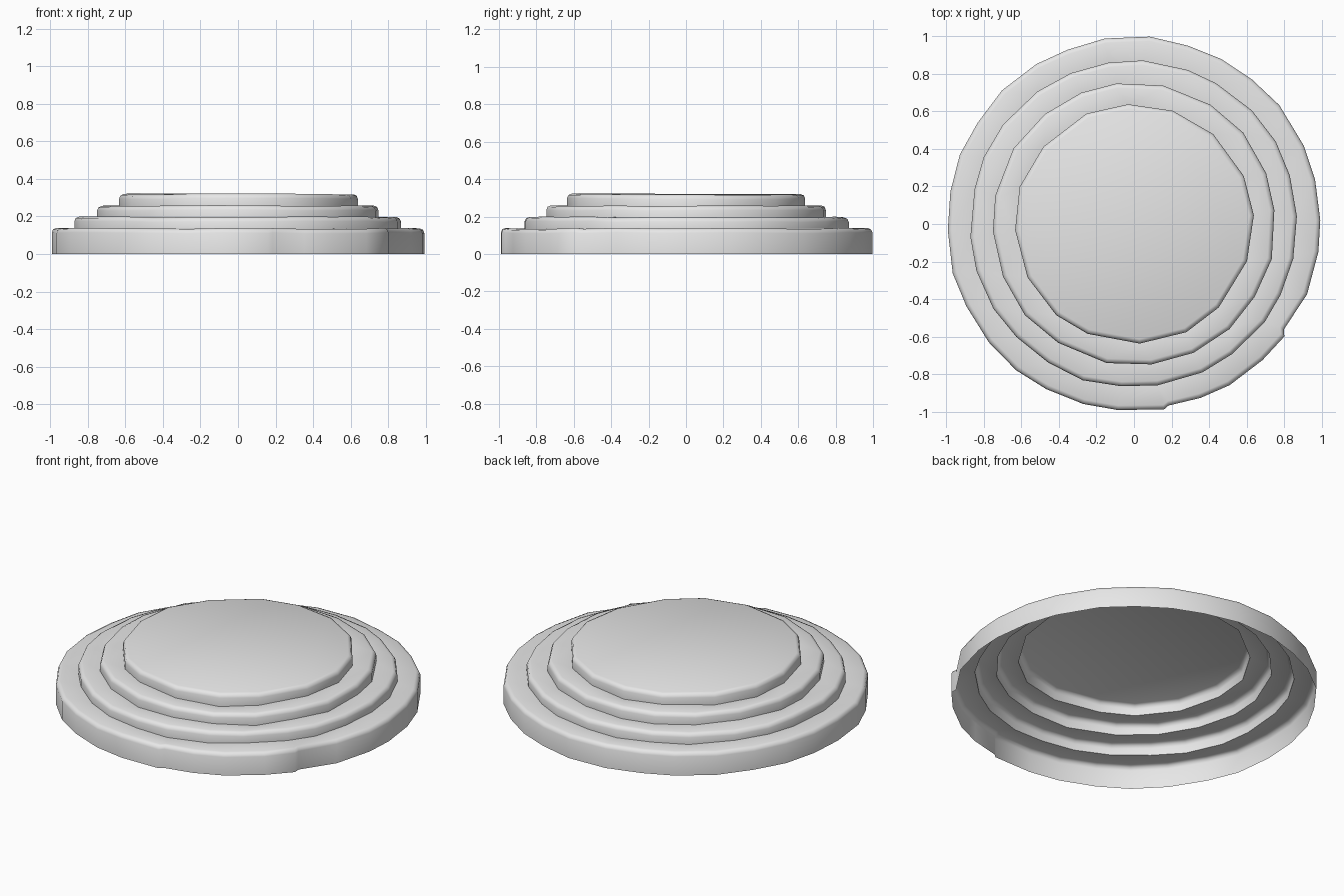
import bpy
import bmesh
import random
from math import cos, sin, radians

random.seed(4)
cube = bpy.data.objects.get("Cube")
if cube:
    bpy.data.objects.remove(cube)

stone = bpy.data.materials.new("pale_grey")
stone.use_nodes = True
stone.diffuse_color = (0.8, 0.8, 0.8, 1)
stone.node_tree.nodes["Principled BSDF"].inputs["Base Color"].default_value = (0.8, 0.8, 0.8, 1)

BEVEL = 0.024


def outline(sides, radius, phase, notches=()):
    """Slightly irregular polygon in polar form, with optional chipped notches."""
    step = 360 / sides
    points = []
    for i in range(sides):
        angle = (phase + i * step) % 360
        if all(abs(angle - a) > step * 0.55 for a, depth in notches):
            points.append((angle + random.uniform(-0.12, 0.12) * step,
                           radius * random.uniform(0.995, 1.006)))
    for angle, depth in notches:
        points += [(angle - 0.8, radius * 1.004), (angle + 0.8, radius - depth)]
    return sorted(points)


def ring(bm, points, heights, inset=0.0):
    """Closed loop of vertices along an outline."""
    return [bm.verts.new(((r - inset) * cos(radians(a)), (r - inset) * sin(radians(a)), z))
            for (a, r), z in zip(points, heights)]


def loft(bm, low, high):
    for i in range(len(low)):
        j = (i + 1) % len(low)
        bm.faces.new((low[i], low[j], high[j], high[i]))


def loop_edges(bm, verts):
    pairs = zip(verts, verts[1:] + verts[:1])
    return [bm.edges.get(p) or bm.edges.new(p) for p in pairs]


def build_tier(name, points, base, top, inner=None, inner_heights=None):
    """Open-bottomed wall, rounded lip and tread reaching in to the next tier."""
    bm = bmesh.new()
    crest = [top + random.uniform(-0.004, 0.003) for p in points]
    foot = ring(bm, points, base)
    shoulder = ring(bm, points, [z - BEVEL for z in crest])
    lip = ring(bm, points, [z - BEVEL * 0.3 for z in crest], BEVEL * 0.3)
    rim = ring(bm, points, crest, BEVEL)
    for low, high in ((foot, shoulder), (shoulder, lip), (lip, rim)):
        loft(bm, low, high)
    if inner:
        hole = ring(bm, inner, inner_heights)
        edges = loop_edges(bm, rim) + loop_edges(bm, hole)
        bmesh.ops.triangle_fill(bm, use_beauty=True, edges=edges, normal=(0, 0, 1))
    else:
        bm.faces.new(rim)
    bmesh.ops.recalc_face_normals(bm, faces=bm.faces)
    # Open shells need their outside facing up and out
    if sum(f.normal.z * f.calc_area() for f in bm.faces) < 0:
        bmesh.ops.reverse_faces(bm, faces=bm.faces)
    mesh = bpy.data.meshes.new(name)
    bm.to_mesh(mesh)
    bm.free()
    mesh.materials.append(stone)
    obj = bpy.data.objects.new(name, mesh)
    bpy.context.collection.objects.link(obj)
    bpy.ops.object.select_all(action="DESELECT")
    obj.select_set(True)
    bpy.context.view_layer.objects.active = obj
    bpy.ops.object.shade_smooth_by_angle(angle=radians(50))


# Tiers from the ground up: name, outline, top height
tiers = [
    ("bottom_step", outline(30, 0.995, 2, ((280, 0.012), (324, 0.02))), 0.137),
    ("second_step", outline(26, 0.87, 3), 0.197),
    ("third_step", outline(20, 0.753, 5), 0.257),
    ("top_platform", outline(16, 0.636, 2), 0.319),
]

# Each tread meets the foot of the next wall along a gently uneven crease
feet = [[0.0] * len(tiers[0][1])]
for lower, upper in zip(tiers, tiers[1:]):
    feet.append([lower[2] + random.uniform(-0.011, 0.001) for p in upper[1]])

for i, (name, points, top) in enumerate(tiers):
    last = i == len(tiers) - 1
    build_tier(name, points, feet[i], top,
               None if last else tiers[i + 1][1], None if last else feet[i + 1])
